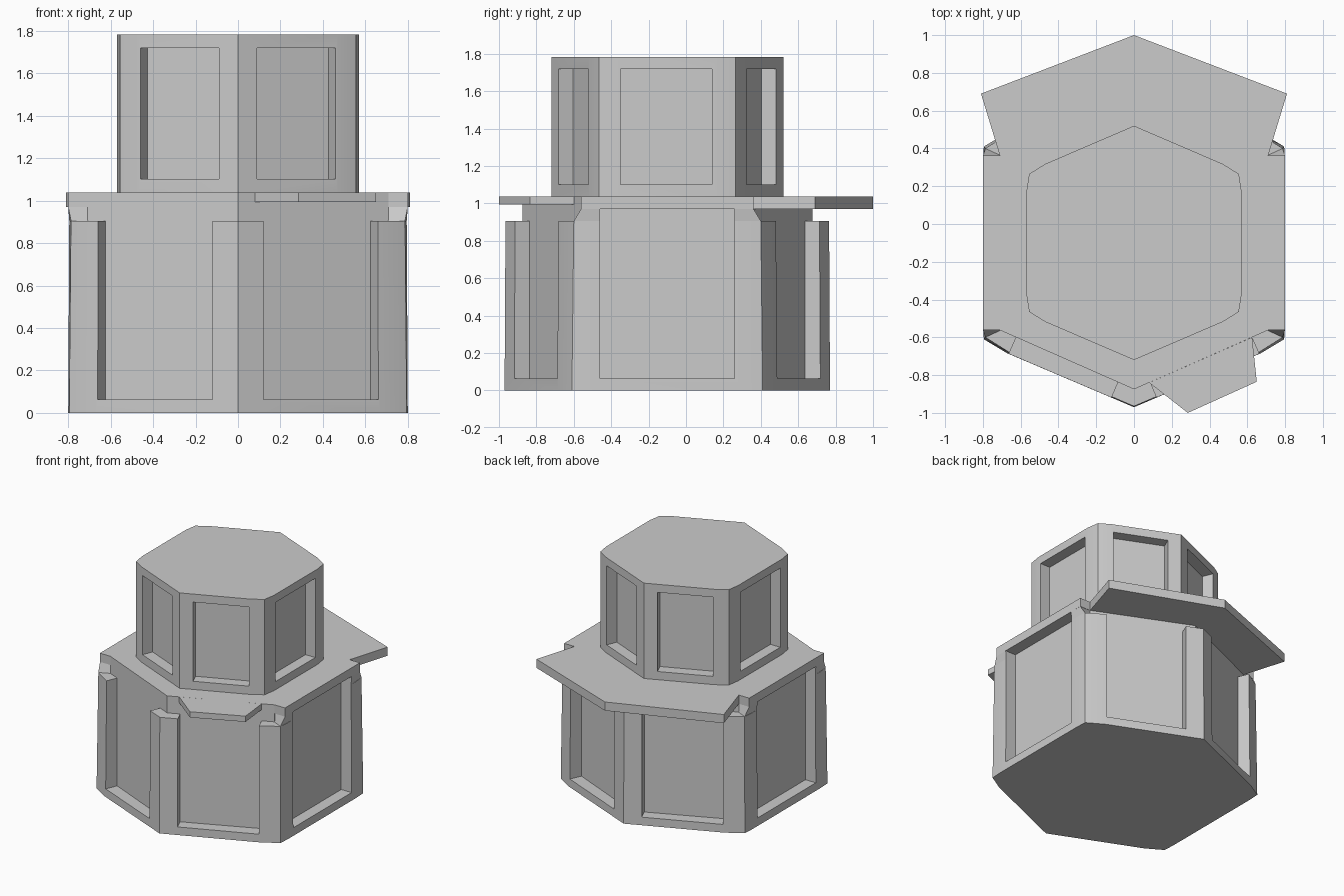
import bpy, bmesh, math
from mathutils import Vector

if "Cube" in bpy.data.objects:
    bpy.data.objects.remove(bpy.data.objects["Cube"])

CY = -0.1  # y centre of the hexagonal bodies


def flip(p):
    return (p[0], 2 * CY - p[1])


def full_outline(quarter):
    """Front-right quarter (starting on x=0) mirrored to a closed loop."""
    right = quarter + [flip(p) for p in reversed(quarter)]
    return right + [(-x, y) for x, y in reversed(right[1:-1])]


def make(name, lofts):
    """Object from closed lofts: (bottom outline, z0, top outline, z1)."""
    bm = bmesh.new()
    for bot, z0, top, z1 in lofts:
        lo = [bm.verts.new((x, y, z0)) for x, y in bot]
        hi = [bm.verts.new((x, y, z1)) for x, y in top]
        bm.faces.new(lo[::-1])
        bm.faces.new(hi)
        n = len(lo)
        for i in range(n):
            j = (i + 1) % n
            bm.faces.new((lo[i], lo[j], hi[j], hi[i]))
    bmesh.ops.recalc_face_normals(bm, faces=bm.faces[:])
    me = bpy.data.meshes.new(name)
    bm.to_mesh(me)
    bm.free()
    ob = bpy.data.objects.new(name, me)
    bpy.context.collection.objects.link(ob)
    return ob


def smooth(ob, angle=32):
    bpy.ops.object.select_all(action='DESELECT')
    ob.select_set(True)
    bpy.context.view_layer.objects.active = ob
    bpy.ops.object.shade_smooth_by_angle(angle=math.radians(angle))


def cut_panels(ob, front, side, depth, z0, z1):
    """Recess all six faces, from one front-right and one right panel."""
    edges = []
    for s in (1, -1):
        edges.append([(s * x, y) for x, y in side])
        edges.append([(s * x, y) for x, y in front])
        edges.append([(s * x, y) for x, y in map(flip, front)])
    lofts = []
    for a, b in edges:
        a, b = Vector(a), Vector(b)
        d = (b - a).normalized()
        n = Vector((d.y, -d.x))
        if n.dot((a + b) / 2 - Vector((0, CY))) < 0:
            n = -n
        poly = [tuple(p) for p in (a + n * .1, b + n * .1, b - n * depth, a - n * depth)]
        lofts.append((poly, z0, poly, z1))
    cutter = make(ob.name + "_cutter", lofts)
    cutter.hide_render = True
    mod = ob.modifiers.new("panels", 'BOOLEAN')
    mod.operation = 'DIFFERENCE'
    mod.solver = 'EXACT'
    mod.object = cutter
    bpy.context.view_layer.objects.active = ob
    bpy.ops.object.modifier_apply(modifier=mod.name)
    bpy.data.objects.remove(cutter)


# Lower body with corner posts and panels open at the top
low_bot = full_outline([(0, -.97), (.67, -.685), (.795, -.61), (.8, -.52)])
low_top = full_outline([(0, -.965), (.66, -.68), (.787, -.6), (.795, -.52)])
body = make("lower_body", [(low_bot, 0, low_top, .905)])
cut_panels(body, [(.12, -.916), (.66, -.684)], [(.797, -.46), (.797, .26)], .096, .063, 1.2)
smooth(body)

# Inner core forming the panel backs
core = full_outline([(0, -.875), (.71, -.562)])
make("core", [(core, .03, core, .97)])

# Sloped brackets between corner posts and deck
brackets = []
for sx in (1, -1):
    for f in (lambda p: p, flip):
        bot = [(.70, -.56), (.787, -.6), (.795, -.46), (.70, -.46)]
        top = [(.70, -.56), (.8, -.56), (.8, -.46), (.70, -.46)]
        bot, top = ([(sx * x, y) for x, y in map(f, q)] for q in (bot, top))
        brackets.append((bot, .905, top, .972))
make("corner_brackets", brackets)

# Deck with large rear overhang
half = [(0, -.875), (.71, -.562), (.8, -.562), (.8, .362), (.71, .362), (.81, .69), (0, 1)]
deck = half + [(-x, y) for x, y in reversed(half[1:-1])]
make("deck", [(deck, .97, deck, 1.038)])

# Front flap
flap = [(.08, -.84), (.285, -1.0), (.65, -.835), (.625, -.6)]
make("front_flap", [(flap, .993, flap, 1.038)])

# Upper tower with framed panels
tower_ring = full_outline([(0, -.72), (.47, -.518), (.555, -.465), (.57, -.37)])
tower = make("upper_tower", [(tower_ring, 1.03, tower_ring, 1.783)])
cut_panels(tower, [(.09, -.681), (.46, -.522)], [(.57, -.35), (.57, .14)], .085, 1.102, 1.72)
smooth(tower)
